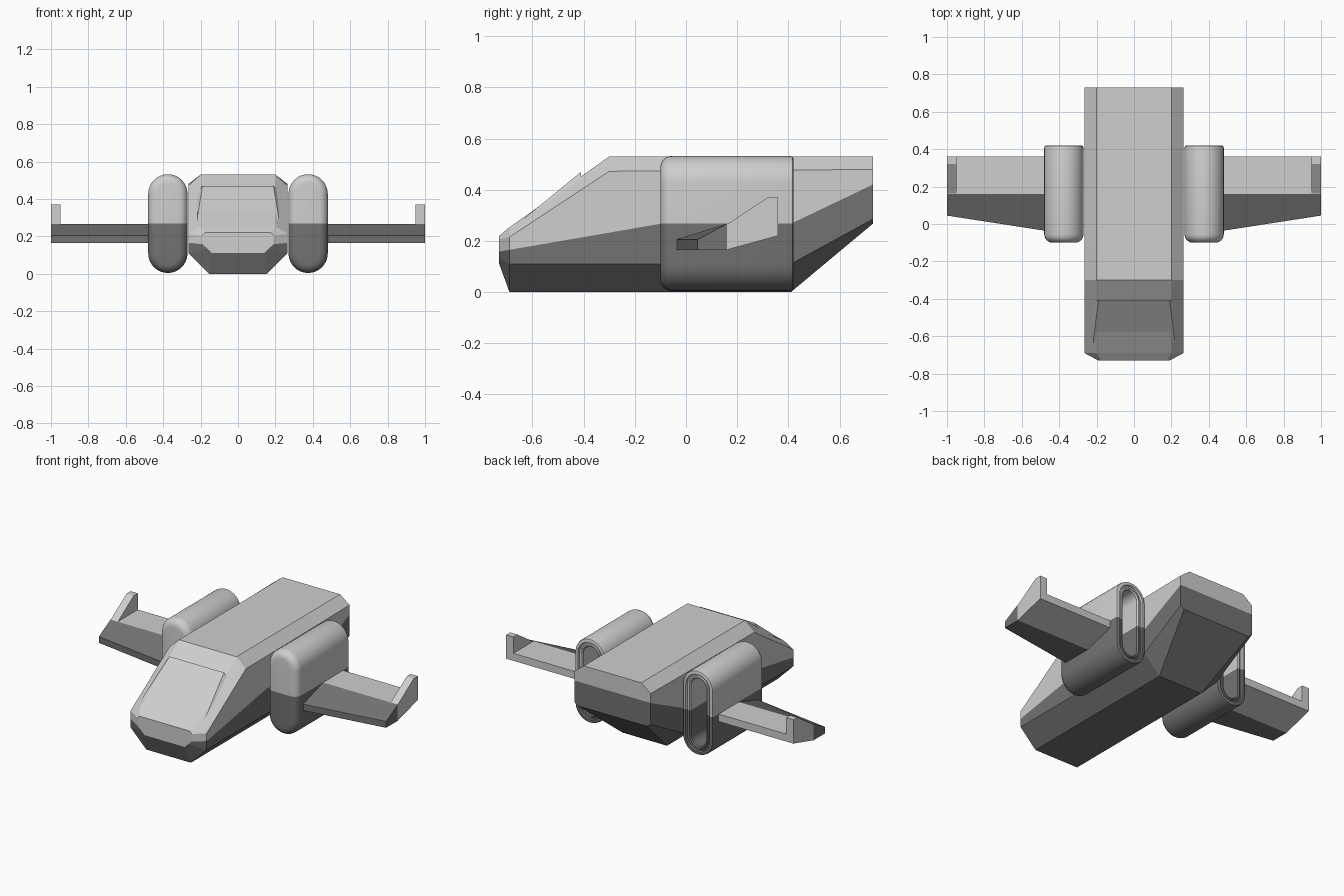
import bpy, bmesh, math

if "Cube" in bpy.data.objects:
    bpy.data.objects.remove(bpy.data.objects["Cube"])


def material(name, v):
    m = bpy.data.materials.new(name)
    m.diffuse_color = (v, v, v, 1)
    m.use_nodes = True
    m.node_tree.nodes["Principled BSDF"].inputs["Base Color"].default_value = m.diffuse_color
    return m


LIGHT = material("light grey hull", 0.62)
DARK = material("dark grey hull", 0.17)


def loft(name, rings, caps, rule, smooth=False):
    """Bridge equal rings; caps are (ring, point indices); rule(center, j) -> 1 if dark."""
    bm = bmesh.new()
    vs = [[bm.verts.new(p) for p in r] for r in rings]
    n = len(rings[0])
    tagged = []
    for a, b in zip(vs, vs[1:]):
        for j in range(n):
            k = (j + 1) % n
            tagged.append((bm.faces.new((a[j], a[k], b[k], b[j])), j))
    for ring, idx in caps:
        tagged.append((bm.faces.new([vs[ring][i] for i in idx]), -1))
    for f, j in tagged:
        f.material_index = int(rule(f.calc_center_median(), j))
    bmesh.ops.recalc_face_normals(bm, faces=bm.faces)
    me = bpy.data.meshes.new(name)
    bm.to_mesh(me)
    bm.free()
    me.materials.append(LIGHT)
    me.materials.append(DARK)
    ob = bpy.data.objects.new(name, me)
    bpy.context.collection.objects.link(ob)
    if smooth:
        bpy.ops.object.select_all(action='DESELECT')
        ob.select_set(True)
        bpy.context.view_layer.objects.active = ob
        bpy.ops.object.shade_smooth_by_angle(angle=math.radians(32))
    return ob


# Fuselage: half sections from keel to roof; third point is the colour line
W = 0.265
stations = [
    (-0.73, [(0.14, 0.11), (0.165, 0.135), (0.19, 0.158), (0.19, 0.205), (0.175, 0.22)]),
    (-0.69, [(0.155, 0), (W, 0.11), (W, 0.165), (W, 0.215), (0.20, 0.253)]),
    (-0.30, [(0.155, 0), (W, 0.11), (W, 0.232), (W, 0.472), (0.20, 0.53)]),
    (-0.10, [(0.155, 0), (W, 0.11), (W, 0.267), (W, 0.473), (0.20, 0.53)]),
    (0.41, [(0.155, 0), (W, 0.11), (W, 0.267), (W, 0.476), (0.20, 0.53)]),
    (0.73, [(0.24, 0.267), (W, 0.285), (W, 0.42), (W, 0.48), (0.20, 0.53)]),
]
rings = [[(x, y, z) for x, z in h] + [(-x, y, z) for x, z in reversed(h)]
         for y, h in stations]
loft("fuselage", rings,
     [(0, range(10)), (-1, [2, 3, 4, 5, 6, 7]), (-1, [7, 8, 9, 0, 1, 2])],
     lambda c, j: j in (0, 1, 7, 8, 9) or (j < 0 and c.y > 0 and c.z < 0.4))

# Windscreen: raised wedge with sloping sides
loft("windscreen",
     [[(-0.22, -0.637, 0.284), (-0.19, -0.41, 0.47), (-0.22, -0.41, 0.43)],
      [(0.22, -0.637, 0.284), (0.19, -0.41, 0.47), (0.22, -0.41, 0.43)]],
     [(0, range(3)), (1, range(3))], lambda c, j: False)


# Engine pods: upright stadium sections, round front, rimmed hollow back
def stadium(cx, y, inset, seg=16):
    r, half, cz = 0.105 - inset, 0.159, 0.268
    pts = []
    for end, start in ((1, 0), (-1, math.pi)):
        for i in range(seg + 1):
            a = start + math.pi * i / seg
            pts.append((cx + r * math.cos(a), y, cz + end * half + r * math.sin(a)))
        pts.append((cx - end * r, y, cz))
    return pts


R = 0.045
front = [(-0.10 + R * (1 - math.sin(t)), R * (1 - math.cos(t)))
         for t in (math.pi / 2 * (1 - i / 6) for i in range(7))]
back = [(0.405, 0), (0.417, 0.003), (0.42, 0.01), (0.42, 0.022), (0.41, 0.026),
        (0.41, 0.034), (0.416, 0.038), (0.416, 0.046), (0.408, 0.052), (0.05, 0.052)]

for s, side in ((1, "right"), (-1, "left")):
    pod = [stadium(s * 0.375, y, d) for y, d in front + back]
    n = len(pod[0])
    up = list(range(18)) + [n - 1]
    low = list(range(17, n))
    loft(side + "_engine_pod", pod,
         [(0, up), (0, low), (-1, up), (-1, low)],
         lambda c, j: c.z < 0.268, True)

    # Wing: dark tapered front half, light rear half
    wing = []
    for x, lead in ((0.45, -0.04), (1.0, 0.045)):
        wing.append([(s * x, y, z) for y, z in (
            (lead, 0.165), (lead, 0.205), (0.16, 0.267),
            (0.36, 0.267), (0.36, 0.22), (0.16, 0.165))])
    loft(side + "_wing", wing,
         [(e, idx) for e in (0, 1) for idx in ([0, 1, 2, 5], [2, 3, 4, 5])],
         lambda c, j: c.y < 0.16)

    # Upright fin at the wing tip
    fin = [[(s * x, y, z) for y, z in
            ((0.16, 0.265), (0.32, 0.37), (0.36, 0.37), (0.36, 0.265))]
           for x in (0.95, 1.0)]
    loft(side + "_wing_fin", fin, [(0, range(4)), (1, range(4))], lambda c, j: False)
